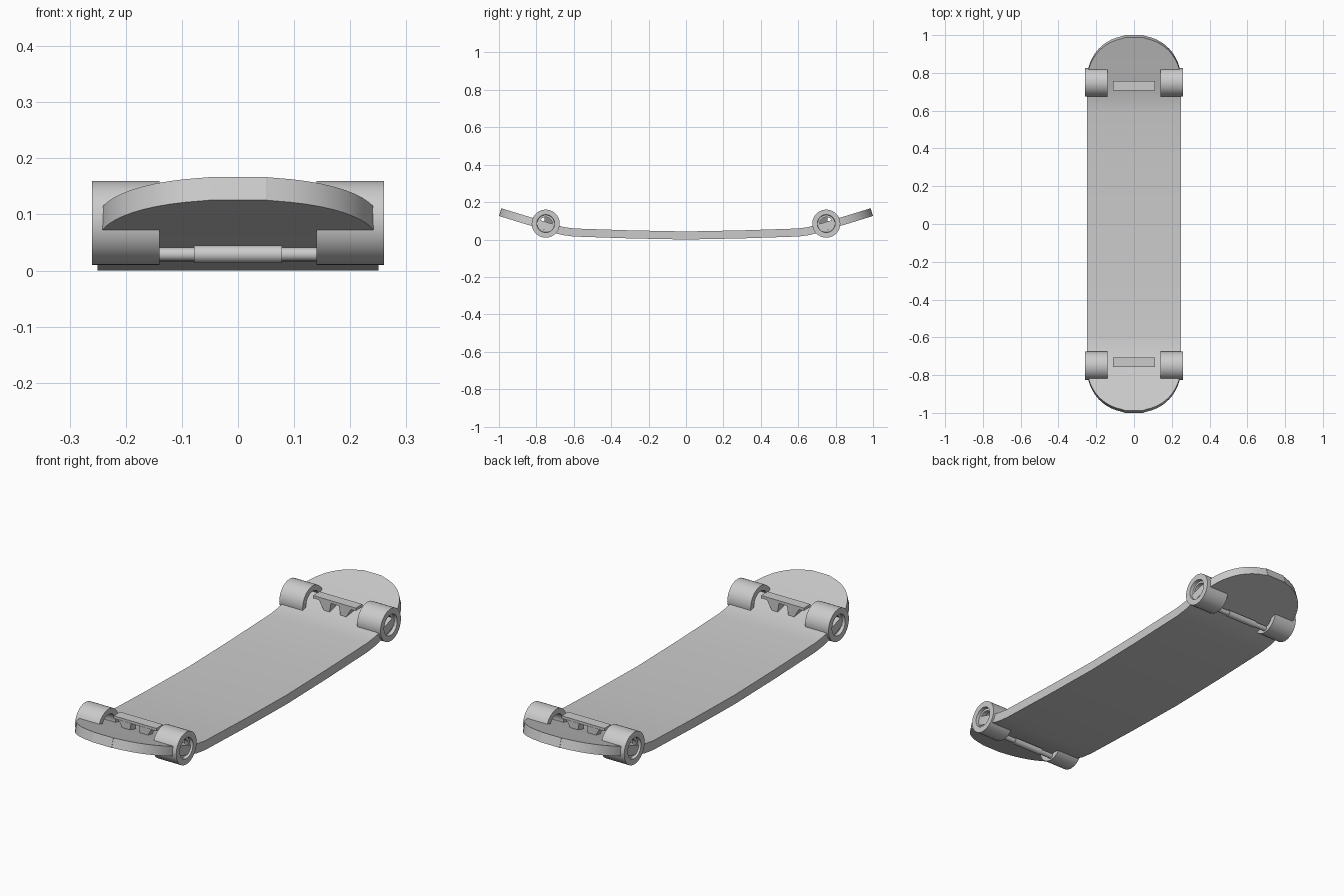
import bpy, bmesh, math
from mathutils import Vector

cube = bpy.data.objects.get("Cube")
if cube:
    bpy.data.objects.remove(cube, do_unlink=True)

grey = bpy.data.materials.new("plain grey")
grey.use_nodes = True
COLOUR = (0.6, 0.6, 0.6, 1)
grey.diffuse_color = COLOUR
grey.node_tree.nodes["Principled BSDF"].inputs["Base Color"].default_value = COLOUR


def finish(bm, name, smooth=True):
    bmesh.ops.recalc_face_normals(bm, faces=bm.faces)
    mesh = bpy.data.meshes.new(name)
    bm.to_mesh(mesh)
    bm.free()
    mesh.materials.append(grey)
    obj = bpy.data.objects.new(name, mesh)
    bpy.context.collection.objects.link(obj)
    if smooth:
        bpy.ops.object.select_all(action='DESELECT')
        obj.select_set(True)
        bpy.context.view_layer.objects.active = obj
        bpy.ops.object.shade_smooth_by_angle(angle=math.radians(35))
    return obj


def lathe_x(name, profile, y, z, steps=40, closed=False):
    """Revolve (x, radius) points about an axis parallel to x."""
    bm = bmesh.new()
    rings = []
    for i in range(steps):
        a = 2 * math.pi * i / steps
        rings.append([bm.verts.new((x, y + r * math.cos(a), z + r * math.sin(a)))
                      for x, r in profile])
    n = len(profile)
    for i in range(steps):
        a, b = rings[i], rings[(i + 1) % steps]
        for j in range(n if closed else n - 1):
            k = (j + 1) % n
            bm.faces.new((a[j], a[k], b[k], b[j]))
    if not closed:
        bm.faces.new([r[0] for r in rings])
        bm.faces.new([r[-1] for r in rings])
    return finish(bm, name)


def prism(name, outline, y0, y1):
    """Extrude an (x, z) outline along y."""
    bm = bmesh.new()
    face = bm.faces.new([bm.verts.new((x, y0, z)) for x, z in outline])
    ext = bmesh.ops.extrude_face_region(bm, geom=[face])
    verts = [v for v in ext["geom"] if isinstance(v, bmesh.types.BMVert)]
    bmesh.ops.translate(bm, vec=(0, y1 - y0, 0), verts=verts)
    return finish(bm, name, smooth=False)


# Deck: side profile of the underside, rounded plan, constant thickness
PROFILE = [(0, 0), (0.3, 0.006), (0.6, 0.016), (0.66, 0.024), (0.72, 0.04),
           (0.79, 0.062), (0.88, 0.089), (1.0, 0.126)]
THICK = 0.043
HALF = 0.25
END = 0.25


def under(y):
    y = abs(y)
    for (a, za), (b, zb) in zip(PROFILE, PROFILE[1:]):
        if y <= b:
            return za + (zb - za) * (y - a) / (b - a)
    return PROFILE[-1][1]


def half_width(y):
    t = max(0, (abs(y) - (1 - END)) / END)
    return HALF * max(0.0, 1 - t ** 2.2) ** (1 / 2.2)


half = [y for y, z in PROFILE if y < 1 - END]
half += [1 - END + END * math.sin(math.pi / 2 * i / 14) for i in range(14)]
half += [0.9985, 1.0]
stations = [-y for y in reversed(half) if y > 0] + half

bm = bmesh.new()
rows = []
for y in stations:
    w = max(half_width(y), 0.05)
    e = 0.03
    slope = (under(y + e) - under(y - e)) / (2 * e) if abs(y) < 0.97 \
        else math.copysign(0.31, y)
    up = Vector((0, -slope, 1)).normalized() * THICK
    base = Vector((0, y, under(y)))
    rows.append([bm.verts.new(p) for p in (
        base + Vector((-w, 0, 0)), base + Vector((w, 0, 0)),
        base + up + Vector((w, 0, 0)), base + up + Vector((-w, 0, 0)))])
for a, b in zip(rows, rows[1:]):
    for j in range(4):
        k = (j + 1) % 4
        bm.faces.new((a[j], a[k], b[k], b[j]))
bm.faces.new(rows[0])
bm.faces.new(rows[-1])
finish(bm, "deck")

# Wheels and trucks at both ends
AXLE_Z = 0.085
for end, s in (("front", -1), ("back", 1)):
    y = 0.75 * s
    for side, m in (("left", 1), ("right", -1)):
        # hollow wheel with a recessed inner collar
        wheel = [(0.14, 0.05), (0.14, 0.075), (0.26, 0.075), (0.26, 0.048),
                 (0.245, 0.046), (0.245, 0.035), (0.225, 0.035), (0.225, 0.05)]
        lathe_x(f"{end}_{side}_wheel", [(x * m, r) for x, r in wheel],
                y, AXLE_Z, closed=True)
        # tapered leg under the mounting plate
        leg = [(0.02, 0.128), (0.085, 0.128), (0.05, 0.07), (0.03, 0.07)]
        prism(f"{end}_{side}_truck_leg", [(x * m, z) for x, z in leg],
              s * 0.712, s * 0.757)

    # hanger rod, thicker in the middle
    rod = [(0.16, 0.012), (0.078, 0.012), (0.078, 0.0155)]
    lathe_x(f"{end}_hanger", [(-x, r) for x, r in rod] + rod[::-1], y, 0.029, 24)
    # mounting plate
    prism(f"{end}_mounting_plate",
          [(-0.11, 0.126), (-0.11, 0.139), (0.11, 0.139), (0.11, 0.126)],
          s * 0.708, s * 0.756)
